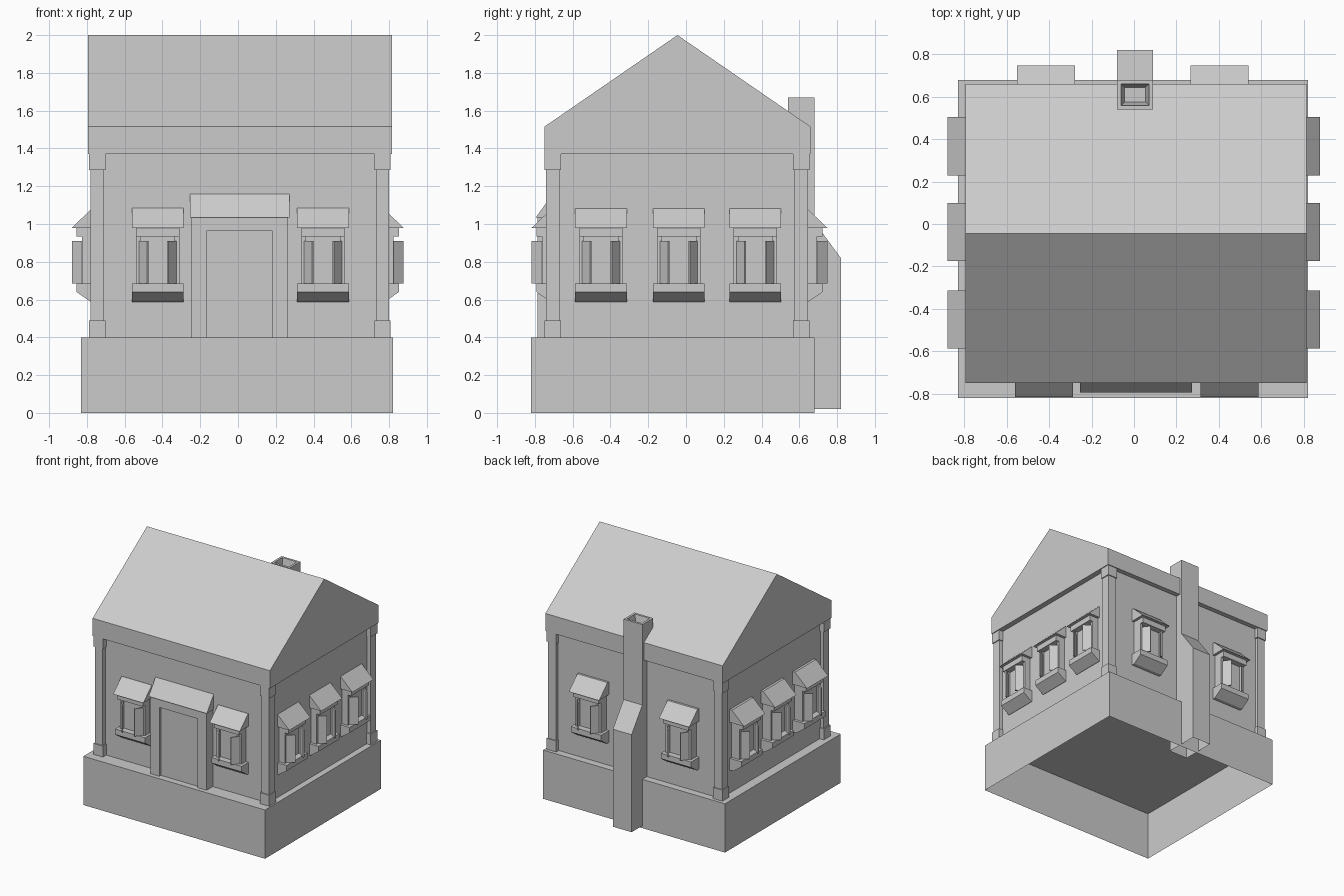
import bpy, bmesh
from math import pi
from mathutils import Vector, Matrix

if "Cube" in bpy.data.objects:
    bpy.data.objects.remove(bpy.data.objects["Cube"])


def extrude(bm, pts, vec):
    """Add a closed prism: polygon pts swept along vec."""
    vec = Vector(vec)
    a = [bm.verts.new(p) for p in pts]
    b = [bm.verts.new(Vector(p) + vec) for p in pts]
    n = len(pts)
    bm.faces.new(a)
    bm.faces.new(b[::-1])
    for i in range(n):
        bm.faces.new((a[i], b[i], b[(i + 1) % n], a[(i + 1) % n]))


def side_prism(bm, x0, x1, profile):
    """Profile in (y, z), swept in x."""
    extrude(bm, [(x0, y, z) for y, z in profile], (x1 - x0, 0, 0))


def box(bm, x0, x1, y0, y1, z0, z1):
    side_prism(bm, x0, x1, [(y0, z0), (y1, z0), (y1, z1), (y0, z1)])


def finish(bm, name, matrix=None, open_bottom=False):
    bmesh.ops.recalc_face_normals(bm, faces=bm.faces[:])
    if open_bottom:
        zmin = min(v.co.z for v in bm.verts)
        low = [f for f in bm.faces if all(v.co.z < zmin + 1e-4 for v in f.verts)]
        bmesh.ops.delete(bm, geom=low, context='FACES_ONLY')
    me = bpy.data.meshes.new(name)
    bm.to_mesh(me)
    bm.free()
    ob = bpy.data.objects.new(name, me)
    bpy.context.collection.objects.link(ob)
    if matrix:
        ob.matrix_world = matrix
    return ob


# foundation: open-bottomed shell
bm = bmesh.new()
box(bm, -0.83, 0.82, -0.82, 0.68, 0, 0.40)
finish(bm, "foundation", open_bottom=True)

# walls
bm = bmesh.new()
box(bm, -0.75, 0.77, -0.705, 0.62, 0.40, 1.38)
finish(bm, "walls", open_bottom=True)

# gabled roof with its deep fascia
bm = bmesh.new()
side_prism(bm, -0.795, 0.815, [(-0.75, 1.37), (0.66, 1.37), (0.66, 1.515),
                               (-0.045, 2.0), (-0.75, 1.515)])
finish(bm, "roof")

# corner columns with plinth and capital
for ix, cx in enumerate((-0.745, 0.765)):
    for iy, cy in enumerate((-0.706, 0.61)):
        bm = bmesh.new()
        for r, z0, z1 in ((0.043, 0.40, 0.49), (0.035, 0.49, 1.285), (0.043, 1.285, 1.37)):
            box(bm, cx - r, cx + r, cy - r, cy + r, z0, z1)
        finish(bm, f"corner_column_{ix}{iy}")

# chimney: stepped profile, flue sunk into the top
bm = bmesh.new()
side_prism(bm, -0.08, 0.09, [(0.54, 0.02), (0.82, 0.02), (0.82, 0.82),
                             (0.68, 1.01), (0.68, 1.67), (0.54, 1.67)])
bmesh.ops.recalc_face_normals(bm, faces=bm.faces[:])
top = max(bm.faces, key=lambda f: f.calc_center_median().z)
bmesh.ops.inset_region(bm, faces=[top], thickness=0.026)
bmesh.ops.inset_region(bm, faces=[top], thickness=0.024)
bmesh.ops.translate(bm, verts=top.verts[:], vec=(0, 0, -0.08))
finish(bm, "chimney", open_bottom=True)

# door surround, panel and hood
bm = bmesh.new()
box(bm, -0.245, -0.165, -0.785, -0.69, 0.40, 1.035)
box(bm, 0.18, 0.265, -0.785, -0.69, 0.40, 1.035)
box(bm, -0.165, 0.18, -0.785, -0.69, 0.965, 1.035)
finish(bm, "door_frame")
bm = bmesh.new()
box(bm, -0.165, 0.18, -0.765, -0.69, 0.40, 0.965)
finish(bm, "door")
bm = bmesh.new()
side_prism(bm, -0.255, 0.273, [(-0.795, 1.035), (-0.69, 1.035), (-0.69, 1.16), (-0.705, 1.16)])
finish(bm, "door_hood")


# bay window: local -y points outward, y = 0 is the outermost edge
def window(name, x, y, angle):
    m = Matrix.Translation((x, y, 0)) @ Matrix.Rotation(angle, 4, 'Z')
    w, back = 0.137, 0.14
    bm = bmesh.new()
    side_prism(bm, -w, w, [(0, 0.98), (back, 0.98), (back, 1.085), (0.11, 1.085)])
    finish(bm, name + "_hood", m)
    bm = bmesh.new()
    side_prism(bm, -w, w, [(0.025, 0.685), (0.025, 0.64), (0.10, 0.588),
                           (back, 0.588), (back, 0.685)])
    finish(bm, name + "_sill", m)
    # frame around recessed pane
    bm = bmesh.new()
    box(bm, -0.115, 0.115, 0.025, back, 0.935, 0.98)
    for s in (-1, 1):
        a, b = sorted((s * 0.115, s * 0.09))
        box(bm, a, b, 0.025 + 0.03, back, 0.685, 0.935)
    finish(bm, name + "_frame", m)
    bm = bmesh.new()
    box(bm, -0.09, 0.09, 0.075, back, 0.685, 0.935)
    finish(bm, name + "_pane", m)
    # pair of shutters swung outward
    bm = bmesh.new()
    for s in (-1, 1):
        extrude(bm, [(s * 0.107, 0.065, 0.685), (s * 0.058, 0, 0.685),
                     (s * 0.05, 0.006, 0.685), (s * 0.097, 0.071, 0.685)], (0, 0, 0.225))
    finish(bm, name + "_shutters", m)


for i, x in enumerate((-0.425, 0.45)):
    window(f"front_window_{i}", x, -0.817, 0)
for i, x in enumerate((-0.415, 0.403)):
    window(f"back_window_{i}", x, 0.748, pi)
for i, y in enumerate((-0.45, -0.038, 0.367)):
    window(f"right_window_{i}", 0.877, y, pi / 2)
    window(f"left_window_{i}", -0.88, y, -pi / 2)
